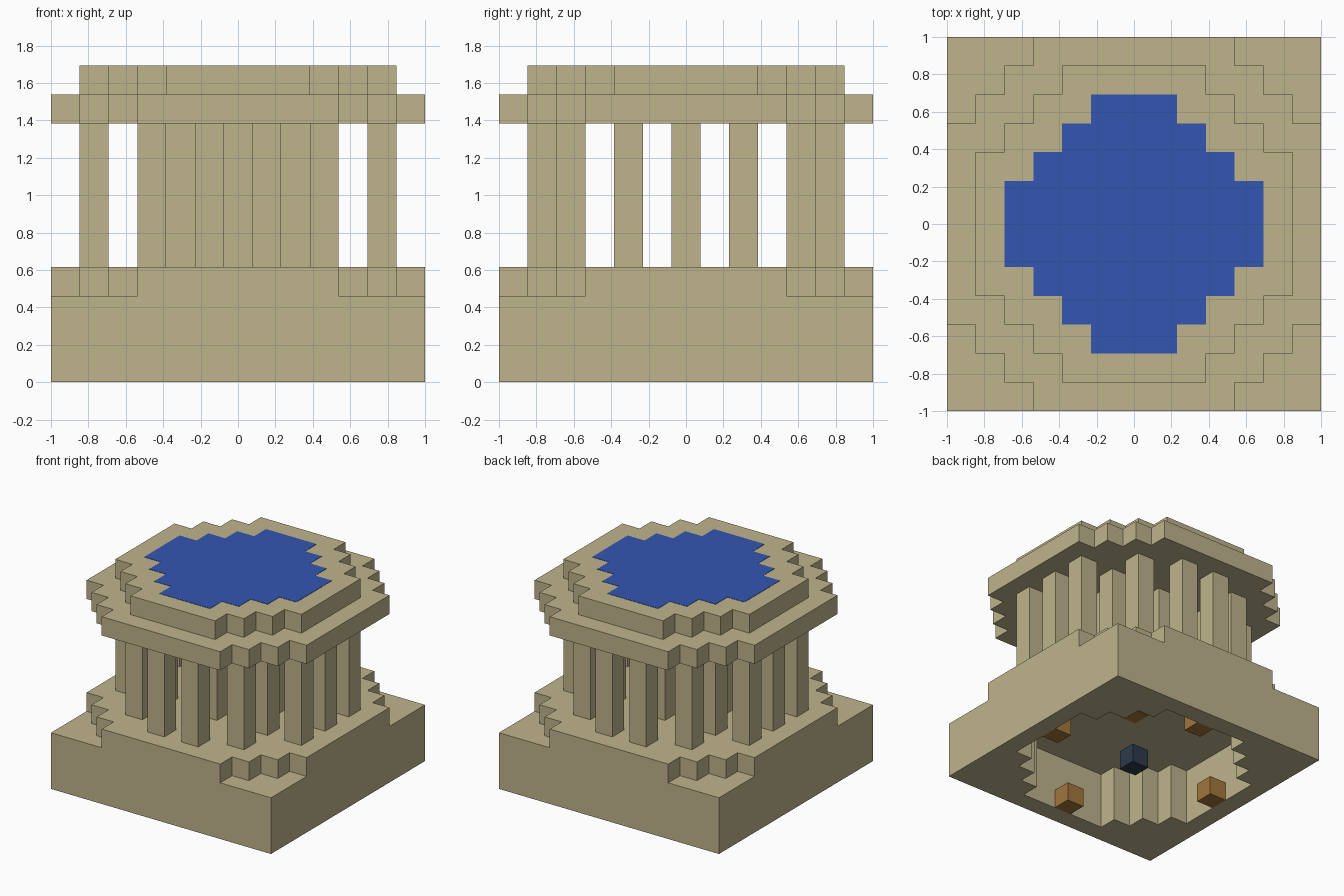
import bpy
import bmesh

U = 2 / 13            # edge of one building block

cube = bpy.data.objects.get("Cube")
if cube:
    bpy.data.objects.remove(cube, do_unlink=True)


def material(name, rgb):
    mat = bpy.data.materials.new(name)
    mat.use_nodes = True
    mat.diffuse_color = (*rgb, 1)
    mat.node_tree.nodes["Principled BSDF"].inputs["Base Color"].default_value = (*rgb, 1)
    return mat


STONE = material("pale sandstone", (0.52, 0.455, 0.265))
WATER = material("water blue", (0.034, 0.093, 0.445))
WOOD = material("wood brown", (0.36, 0.18, 0.045))
SLATE = material("dark slate", (0.026, 0.042, 0.07))


def prism(name, outline, low, high, mat):
    """Extrude an outline, measured in blocks, from low to high."""
    bm = bmesh.new()
    face = bm.faces.new([bm.verts.new((x * U, y * U, low * U)) for x, y in outline])
    grown = bmesh.ops.extrude_face_region(bm, geom=[face])
    tops = [v for v in grown["geom"] if isinstance(v, bmesh.types.BMVert)]
    bmesh.ops.translate(bm, verts=tops, vec=(0, 0, (high - low) * U))
    bmesh.ops.recalc_face_normals(bm, faces=bm.faces)
    mesh = bpy.data.meshes.new(name)
    bm.to_mesh(mesh)
    bm.free()
    mesh.materials.append(mat)
    obj = bpy.data.objects.new(name, mesh)
    bpy.context.scene.collection.objects.link(obj)
    return obj


def square(x, y, half=0.5):
    return [(x - half, y - half), (x + half, y - half),
            (x + half, y + half), (x - half, y + half)]


def stepped_disc(radius):
    """Round outline with three block steps on each diagonal."""
    quarter = []
    for k in range(4):
        quarter.append((radius - k, radius - 3 + k))
        if k < 3:
            quarter.append((radius - k - 1, radius - 3 + k))
    outline = []
    for _ in range(4):
        outline += quarter
        quarter = [(-y, x) for x, y in quarter]
    return outline


# Square base with a stepped chamber open below
base = prism("base", square(0, 0, 6.5), 0, 3, STONE)
cutter = prism("chamber_cutter", stepped_disc(5.5), -1, 4, STONE)
cutter.hide_render = True
cut = base.modifiers.new("chamber", "BOOLEAN")
cut.operation = "DIFFERENCE"
cut.solver = "EXACT"
cut.object = cutter
bpy.context.view_layer.update()
hollow = bpy.data.meshes.new_from_object(
    base.evaluated_get(bpy.context.evaluated_depsgraph_get()))
base.modifiers.clear()
base.data = hollow
bpy.data.objects.remove(cutter, do_unlink=True)

# Floor, roof slab, raised rim and pool
prism("floor", stepped_disc(6.5), 3, 4, STONE)
prism("roof_slab", stepped_disc(6.5), 9, 10, STONE)
prism("roof_rim", stepped_disc(5.5), 10, 11, STONE)
prism("pool_water", stepped_disc(4.5), 11, 11.015, WATER)

# Columns: outer ring, then the inner group
outer = {(sx * x, sy * y) for x, y in [(1, 5), (3, 4), (5, 2), (5, 0)]
         for sx in (-1, 1) for sy in (-1, 1)}
inner = {(sx * x, sy * y) for x, y in [(3, 2), (0, 2), (2, 0)]
         for sx in (-1, 1) for sy in (-1, 1)}
for label, spots in (("outer_column", outer), ("inner_column", inner)):
    for x, y in sorted(spots):
        prism(label, square(x, y), 4, 9, STONE)

# Blocks inside the chamber
for x, y in [(5, 0), (-5, 0), (0, 5), (0, -5)]:
    prism("chamber_wood_block", square(x, y), 0, 1, WOOD)
prism("chamber_centre_block", square(0, 0), 0, 1, SLATE)
prism("ceiling_wood_panel", square(0, 0), 2.97, 3, WOOD)
